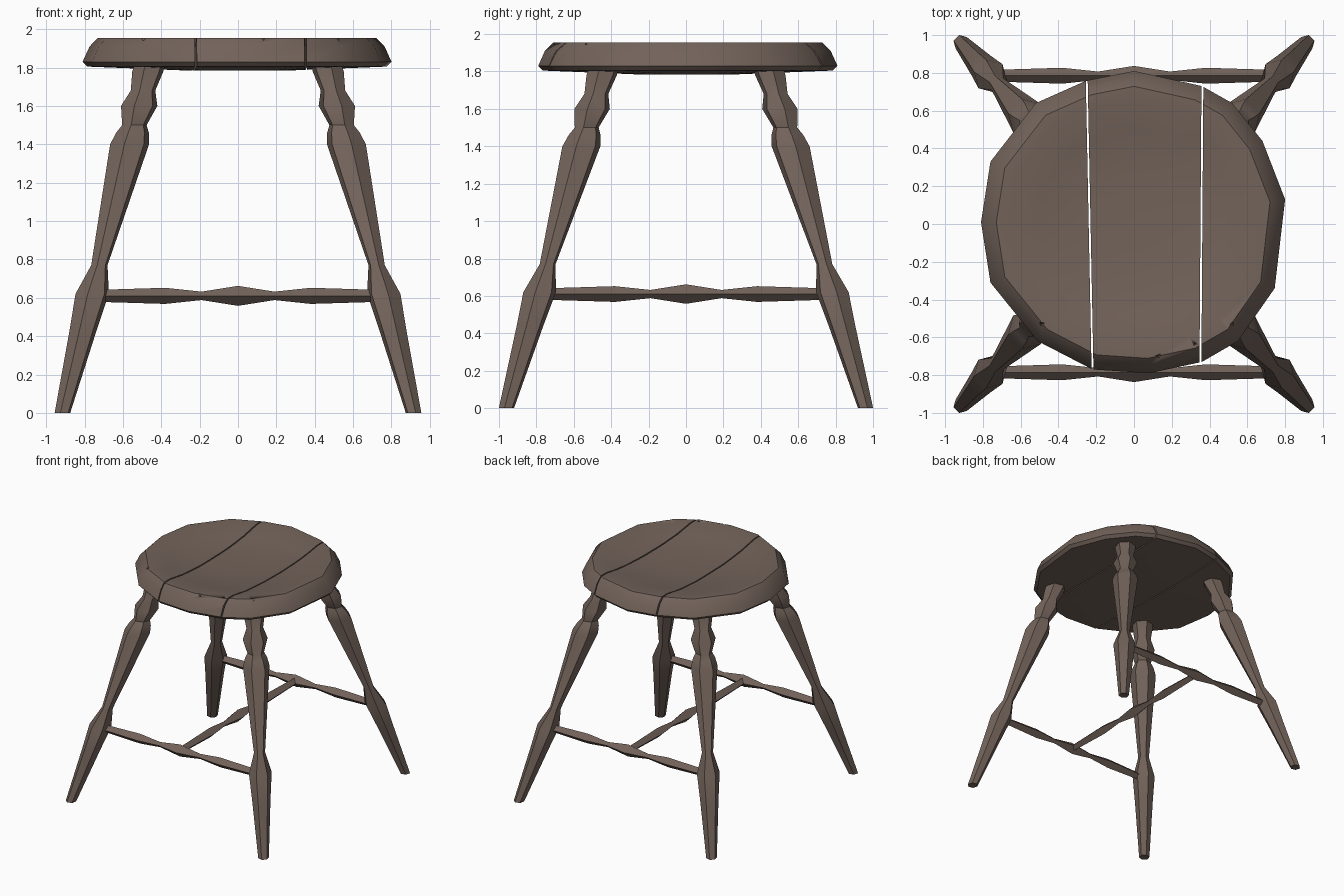
import bpy, bmesh, math
from mathutils import Vector

if "Cube" in bpy.data.objects:
    bpy.data.objects.remove(bpy.data.objects["Cube"])

wood = bpy.data.materials.new("dark brown wood")
wood.diffuse_color = (0.17, 0.125, 0.103, 1)
wood.use_nodes = True
wood.node_tree.nodes["Principled BSDF"].inputs["Base Color"].default_value = wood.diffuse_color


def finish(name, bm, angle=40):
    bmesh.ops.recalc_face_normals(bm, faces=bm.faces[:])
    me = bpy.data.meshes.new(name)
    bm.to_mesh(me)
    bm.free()
    ob = bpy.data.objects.new(name, me)
    bpy.context.collection.objects.link(ob)
    me.materials.append(wood)
    bpy.ops.object.select_all(action='DESELECT')
    ob.select_set(True)
    bpy.context.view_layer.objects.active = ob
    bpy.ops.object.shade_smooth_by_angle(angle=math.radians(angle))
    return ob


def loft(rings):
    """Closed solid through rings with equal point counts."""
    bm = bmesh.new()
    loops = [[bm.verts.new(p) for p in ring] for ring in rings]
    n = len(loops[0])
    for a, b in zip(loops, loops[1:]):
        for i in range(n):
            j = (i + 1) % n
            bm.faces.new((a[i], a[j], b[j], b[i]))
    bm.faces.new(loops[0])
    bm.faces.new(loops[-1])
    return bm


# Turned, splayed legs: (height, radius)
LEG = [(0, .042), (.43, .073), (.62, .09), (.77, .044), (1.40, .105), (1.46, .088),
       (1.50, .066), (1.60, .098), (1.68, .066), (1.78, .084), (1.84, .08)]
foot, top = Vector((.915, .96)), Vector((.465, .445))
for sx, side in ((-1, "left"), (1, "right")):
    for sy, end in ((-1, "front"), (1, "back")):
        rings = []
        for z, r in LEG:
            c = foot.lerp(top, z / 1.8)
            rings.append([(sx * (c.x + r * math.cos(a)), sy * (c.y + r * math.sin(a)), z)
                          for a in (math.radians(15 + 60 * k) for k in range(6))])
        finish(f"{end}_{side}_leg", loft(rings), 35)

# Diamond-section stretchers: (distance along, radius)
half = [(.77, .03), (.38, .042), (.19, .022)]
BAR = [(-d, r) for d, r in half] + [(0, .052)] + [(d, r) for d, r in reversed(half)]


def stretcher(name, place):
    finish(name, loft([[place(d, r * math.cos(k * math.pi / 2), r * math.sin(k * math.pi / 2))
                        for k in range(4)] for d, r in BAR]), 25)


stretcher("front_stretcher", lambda d, u, v: (d, -.785 + u, .61 + v))
stretcher("back_stretcher", lambda d, u, v: (d, .785 + u, .61 + v))
stretcher("middle_stretcher", lambda d, u, v: (u, d, .61 + v))

# Small chipped notches around the front rim
bm = bmesh.new()
for x, y, r, t in ((-.49, -.53, .035, .3), (.13, -.70, .03, .9),
                   (.32, -.635, .022, .2), (.52, -.53, .03, 1.3)):
    pts = [bm.verts.new((x + r * math.cos(t + k * 2.094), y + r * math.sin(t + k * 2.094), 1.99))
           for k in range(3)]
    tip = bm.verts.new((x, y, 1.915))
    bm.faces.new(pts)
    for k in range(3):
        bm.faces.new((pts[k], pts[(k + 1) % 3], tip))
chips = finish("chip_cutter", bm)
chips.hide_render = True
chips.hide_viewport = True

# Dished seat, hand-cut outline, split into three planks
OUTLINE = [(.80, .13), (.68, .44), (.52, .64), (.36, .73), (0, .81), (-.25, .76), (-.52, .64),
           (-.76, .33), (-.81, .01), (-.76, -.31), (-.51, -.62), (-.22, -.77), (.08, -.79),
           (.36, -.73), (.55, -.62), (.745, -.34)]
# (scale of the outline, height), from the underside to the middle of the dish
SEAT = [(.35, 1.785), (.97, 1.805), (1, 1.83), (.955, 1.91), (.90, 1.955), (.82, 1.955),
        (.62, 1.925), (.38, 1.905), (.15, 1.90)]


def seat_plank(name, cuts):
    bm = loft([[(x * s, y * s, z) for x, y in OUTLINE] for s, z in SEAT])
    for point, normal in cuts:
        res = bmesh.ops.bisect_plane(bm, geom=bm.verts[:] + bm.edges[:] + bm.faces[:],
                                     plane_co=point, plane_no=normal, clear_outer=True)
        edges = [e for e in res["geom_cut"] if isinstance(e, bmesh.types.BMEdge)]
        bmesh.ops.triangle_fill(bm, edges=edges, use_beauty=True)
    ob = finish(name, bm)
    mod = ob.modifiers.new("chips", 'BOOLEAN')
    mod.operation = 'DIFFERENCE'
    mod.solver = 'EXACT'
    mod.object = chips


def seam(x, slope, sign):
    """Cut plane that keeps the side opposite to sign, leaving a narrow gap."""
    return ((x - sign * .005, 0, 0), (sign, -sign * slope, 0))


seat_plank("left_seat_plank", [seam(-.235, -.02, 1)])
seat_plank("middle_seat_plank", [seam(-.235, -.02, -1), seam(.357, .007, 1)])
seat_plank("right_seat_plank", [seam(.357, .007, -1)])
